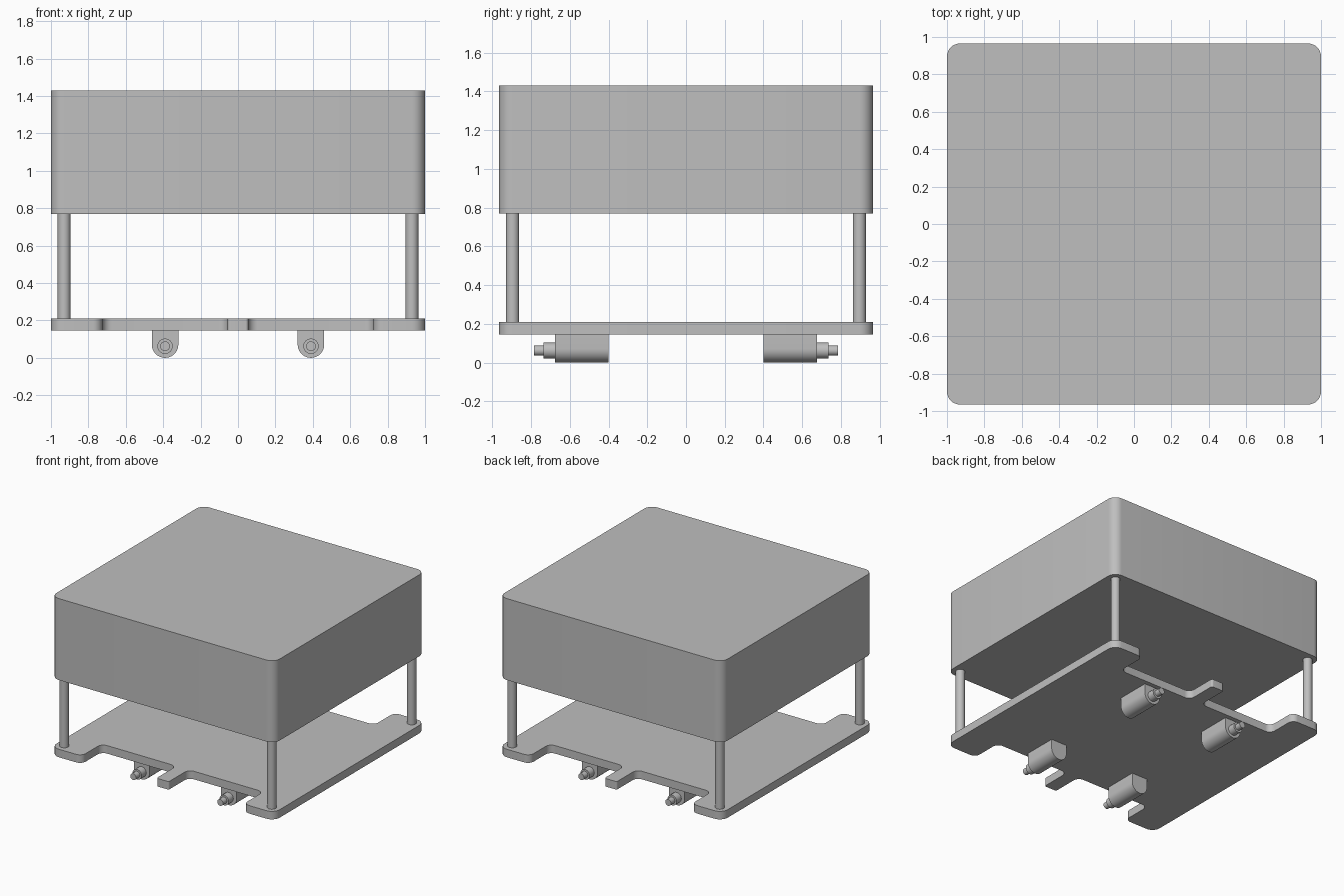
import bpy, bmesh, math
from mathutils import Matrix, Vector

if "Cube" in bpy.data.objects:
    bpy.data.objects.remove(bpy.data.objects["Cube"], do_unlink=True)

GREY = 0.52
HALF_Y = 0.965
PLATE_LOW, PLATE_TOP = 0.145, 0.21
BOX_LOW, BOX_TOP = 0.77, 1.43

grey = bpy.data.materials.new("light_grey")
grey.use_nodes = True
colour = (GREY, GREY, GREY, 1)
grey.diffuse_color = colour
grey.node_tree.nodes["Principled BSDF"].inputs["Base Color"].default_value = colour


def finish(name, bm):
    """Turn a bmesh into a named, shaded object."""
    bmesh.ops.recalc_face_normals(bm, faces=bm.faces)
    mesh = bpy.data.meshes.new(name)
    bm.to_mesh(mesh)
    bm.free()
    mesh.materials.append(grey)
    obj = bpy.data.objects.new(name, mesh)
    bpy.context.collection.objects.link(obj)
    bpy.ops.object.select_all(action='DESELECT')
    obj.select_set(True)
    bpy.context.view_layer.objects.active = obj
    bpy.ops.object.shade_smooth_by_angle(angle=math.radians(30))
    return obj


def round_corners(corners, steps=8):
    """Replace each right-angled corner (x, y, radius) by an arc."""
    out = []
    for i, (x, y, r) in enumerate(corners):
        p = Vector((x, y))
        a = (Vector(corners[i - 1][:2]) - p).normalized() * r
        b = (Vector(corners[(i + 1) % len(corners)][:2]) - p).normalized() * r
        for k in range(steps + 1):
            t = math.pi / 2 * k / steps
            out.append(p + a + b - b * math.cos(t) - a * math.sin(t))
    return out


def mirror_quarter(quarter):
    """Complete a front quarter outline across both axes."""
    flip = quarter[::-1]
    return (quarter + [(x, -y, r) for x, y, r in flip]
            + [(-x, -y, r) for x, y, r in quarter] + [(-x, y, r) for x, y, r in flip])


def extrude(name, points, vector):
    """Extrude a closed planar outline along a vector."""
    bm = bmesh.new()
    face = bm.faces.new([bm.verts.new(p) for p in points])
    result = bmesh.ops.extrude_face_region(bm, geom=[face], use_keep_orig=True)
    moved = [v for v in result["geom"] if isinstance(v, bmesh.types.BMVert)]
    bmesh.ops.translate(bm, verts=moved, vec=vector)
    return finish(name, bm)


def cylinder(name, start, end, radius, sides):
    """Capped cylinder between two points."""
    start, end = Vector(start), Vector(end)
    axis = end - start
    turn = axis.to_track_quat('Z', 'Y').to_matrix().to_4x4()
    bm = bmesh.new()
    bmesh.ops.create_cone(bm, cap_ends=True, segments=sides, radius1=radius, radius2=radius,
                          depth=axis.length,
                          matrix=Matrix.Translation((start + end) / 2) @ turn)
    return finish(name, bm)


# Upper box with rounded vertical edges
box = round_corners(mirror_quarter([(1, -HALF_Y, 0.07)]))
extrude("upper_box", [(p.x, p.y, BOX_LOW) for p in box], (0, 0, BOX_TOP - BOX_LOW))

# Base plate: corner tabs, recesses and a middle tongue at front and back
plate = round_corners(mirror_quarter([
    (0.055, -HALF_Y, 0.015), (0.055, -0.71, 0.05), (0.725, -0.71, 0.05),
    (0.725, -HALF_Y, 0.05), (1, -HALF_Y, 0.07)]))
extrude("base_plate", [(p.x, p.y, PLATE_LOW) for p in plate], (0, 0, PLATE_TOP - PLATE_LOW))

for sx, side in ((-1, "right"), (1, "left")):
    for sy, end in ((-1, "front"), (1, "back")):
        tag = f"{end}_{side}"
        # Corner post
        cylinder(f"{tag}_post", (sx * 0.93, sy * 0.895, PLATE_TOP),
                 (sx * 0.93, sy * 0.895, BOX_LOW), 0.034, 32)
        # Round-bottomed mount under the plate
        cx, r = sx * 0.39, 0.071
        arc = [math.pi + math.pi * k / 20 for k in range(21)]
        profile = [(cx + r, PLATE_LOW), (cx - r, PLATE_LOW)]
        profile += [(cx + r * math.cos(t), r + r * math.sin(t)) for t in arc]
        extrude(f"{tag}_mount", [(x, sy * 0.40, z) for x, z in profile], (0, sy * 0.275, 0))
        # Stepped shaft
        cylinder(f"{tag}_shaft", (cx, sy * 0.67, 0.062), (cx, sy * 0.735, 0.062), 0.041, 24)
        cylinder(f"{tag}_shaft_tip", (cx, sy * 0.73, 0.062), (cx, sy * 0.785, 0.062), 0.026, 24)
